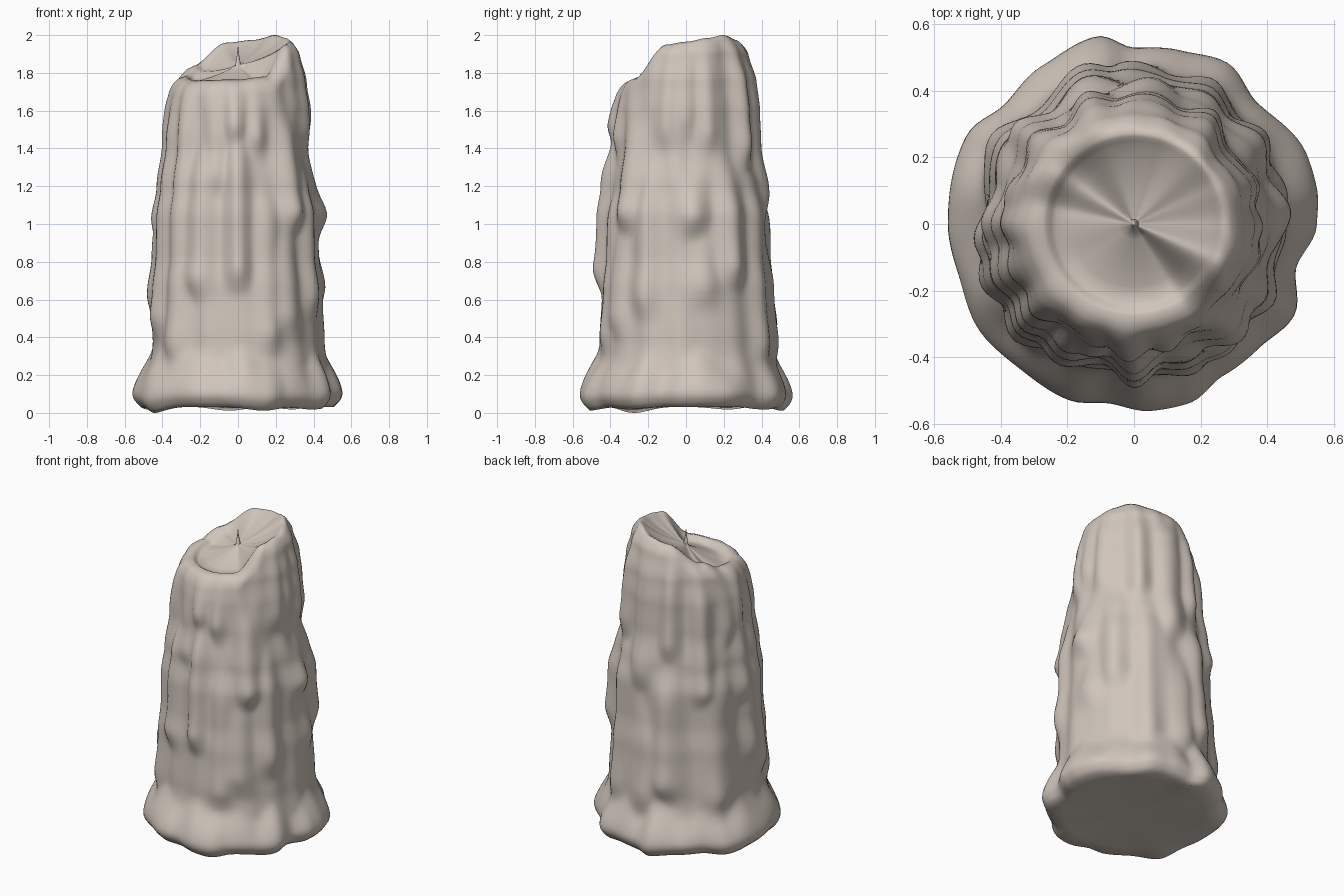
import bpy, bmesh, math, random

if "Cube" in bpy.data.objects:
    bpy.data.objects.remove(bpy.data.objects["Cube"])

random.seed(4)
SEG, ROWS = 144, 84

wax = bpy.data.materials.new("warm_wax")
wax.diffuse_color = (0.63, 0.56, 0.50, 1)
wax.use_nodes = True
wax.node_tree.nodes["Principled BSDF"].inputs["Base Color"].default_value = wax.diffuse_color


def lerp_table(table, x):
    """Smoothly interpolated lookup in (key, value) pairs."""
    if x <= table[0][0]:
        return table[0][1]
    for (a, va), (b, vb) in zip(table, table[1:]):
        if x <= b:
            t = (x - a) / (b - a)
            return va + (vb - va) * t * t * (3 - 2 * t)
    return table[-1][1]


def step(a, b, x):
    t = min(1, max(0, (x - a) / (b - a)))
    return t * t * (3 - 2 * t)


def ang_diff(a, b):
    return (a - b + 180) % 360 - 180


# Body radius by height
BODY = [(0, .49), (.16, .48), (.38, .452), (.65, .438), (.84, .420), (1.03, .418),
        (1.2, .396), (1.42, .366), (1.6, .36), (1.75, .345), (1.9, .322), (2.0, .30)]
# Foot outline by angle
FOOT = [(0, .55), (10, .56), (22, .56), (45, .52), (60, .56), (75, .54), (90, .53), (101, .575),
        (120, .55), (137, .53), (152, .57), (180, .56), (197, .55), (215, .565),
        (232, .555), (250, .565), (262, .545), (275, .565), (287, .565), (300, .53),
        (315, .53), (330, .555), (345, .505), (360, .55)]
# Rim height by angle: low at the front, high at the back right
RIM = [(0, 1.965), (25, 1.985), (45, 2.0), (72, 1.975), (102, 1.96), (145, 1.84),
       (170, 1.785), (215, 1.76), (270, 1.765), (300, 1.78), (338, 1.95), (360, 1.965)]

# Wax runs: angle, top, end, thickness, half width in degrees
DRIPS = [(268, 1.72, 1.46, .04, 9), (270, 1.50, .70, .05, 8), (314, 1.6, 1.0, .05, 10),
         (304, 1.0, .45, .03, 11), (240, 1.45, .66, .04, 10), (222, 1.72, .30, .04, 10),
         (285, 1.70, 1.40, .03, 8), (252, 1.70, 1.2, .028, 8), (292, 1.2, .35, .03, 9),
         (5, 1.28, .98, .05, 10), (0, 1.97, 1.5, .025, 8), (18, 1.95, 1.42, .025, 8),
         (35, 1.3, .72, .045, 11), (342, 1.9, 1.45, .025, 9), (330, 1.3, .55, .035, 10),
         (12, .95, .60, .03, 11), (55, 1.95, 1.35, .04, 10), (62, 1.3, .3, .035, 10),
         (85, 1.95, 1.1, .04, 11), (92, .95, .3, .035, 10), (110, 1.9, 1.3, .04, 9),
         (108, 1.2, .4, .045, 11), (140, 1.78, 1.0, .04, 10), (150, 1.2, .3, .045, 11),
         (168, 1.75, 1.35, .03, 9), (178, 1.74, .95, .035, 10), (185, 1.1, .55, .035, 11),
         (202, 1.7, .45, .04, 11)]
RIPPLE = [(k, random.uniform(0, 6.28), .003) for k in (9, 13, 17)]


def drip_bulge(ang, z):
    total = 0
    for a, top, end, amp, width in DRIPS:
        d = ang_diff(ang, a)
        if abs(d) > 3 * width:
            continue
        run = step(end - .10, end + .08, z) * (1 - step(top - .25, top + .08, z))
        bulb = math.exp(-((z - end - .07) / .10) ** 2)
        across = math.exp(-(d / width) ** 2)
        total += (amp * across * (run + .25 * bulb)) ** 3
    return total ** (1 / 3)


def outer_radius(ang, z, rim):
    r = lerp_table(BODY, z) + drip_bulge(ang, z)
    r += sum(a * math.sin(k * math.radians(ang) + p + 1.5 * z) for k, p, a in RIPPLE)
    foot = lerp_table(FOOT, ang)
    # wax heaps reach higher where the foot spreads wider
    heap = .30 + 1.6 * (foot - .54) + .03 * math.sin(math.radians(11 * ang))
    if z < .09:
        foot -= .06 * ((.09 - z) / .09) ** 2
    w = 1 - step(.08, heap, z)
    r = r * (1 - w) + foot * w
    # rounded shoulder below the rim
    t = max(0, 1 - (rim - z) / .085)
    return r + (.275 - r) * (1 - math.sqrt(max(0, 1 - t * t)))


bm = bmesh.new()
rings = []
angles = [i * 360 / SEG for i in range(SEG)]


def add_ring(fn):
    ring = []
    for a in angles:
        r, z = fn(a)
        t = math.radians(a)
        ring.append(bm.verts.new((r * math.cos(t), r * math.sin(t), z)))
    rings.append(ring)


# Sagging blobs of wax around the foot: angle, drop
SAGS = ((212, .032), (285, .02), (322, .014), (95, .02), (55, .014), (155, .014))


def base_z(a):
    return .032 - sum(d * math.exp(-(ang_diff(a, c) / 13) ** 2) for c, d in SAGS)


# Flat underside
bottom = bm.verts.new((0, 0, .032))
add_ring(lambda a: (.42, .032))
# Outer wall, with rows crowded towards the rim
for row in range(ROWS + 1):
    u = row / ROWS
    u = u + .12 * math.sin(math.pi * u) * u

    def wall(a):
        lo, rim = base_z(a), lerp_table(RIM, a)
        h = u * (rim - lo)
        z = lo + h
        return outer_radius(a, h + .012 * (1 - step(0, .2, h)) + lo * step(0, .2, h), rim), z
    add_ring(wall)

# Melted hollow, running straight from the rim to the wick
CENTRE = 1.845
for radius, drop in ((.262, .006), (.25, .016), (.235, .028)):
    add_ring(lambda a: (radius, lerp_table(RIM, a) - drop))
for k in (.8, .6, .4, .2, .06):
    add_ring(lambda a: (.235 * k, CENTRE + (lerp_table(RIM, a) - .03 - CENTRE) * k
                        - .05 * k * (1 - k)))
# Thin pointed wick pulled out of the hollow
add_ring(lambda a: (.006, CENTRE + .05))
tip = bm.verts.new((0, 0, 1.95))

for lower, upper in zip(rings, rings[1:]):
    for i in range(SEG):
        j = (i + 1) % SEG
        bm.faces.new((lower[i], lower[j], upper[j], upper[i]))
for i in range(SEG):
    j = (i + 1) % SEG
    bm.faces.new((bottom, rings[0][j], rings[0][i]))
    bm.faces.new((tip, rings[-1][i], rings[-1][j]))
bmesh.ops.recalc_face_normals(bm, faces=bm.faces)

mesh = bpy.data.meshes.new("melted_candle")
bm.to_mesh(mesh)
bm.free()
mesh.materials.append(wax)
candle = bpy.data.objects.new("melted_candle", mesh)
bpy.context.collection.objects.link(candle)
bpy.context.view_layer.objects.active = candle
candle.select_set(True)
bpy.ops.object.shade_smooth_by_angle(angle=math.radians(75))
